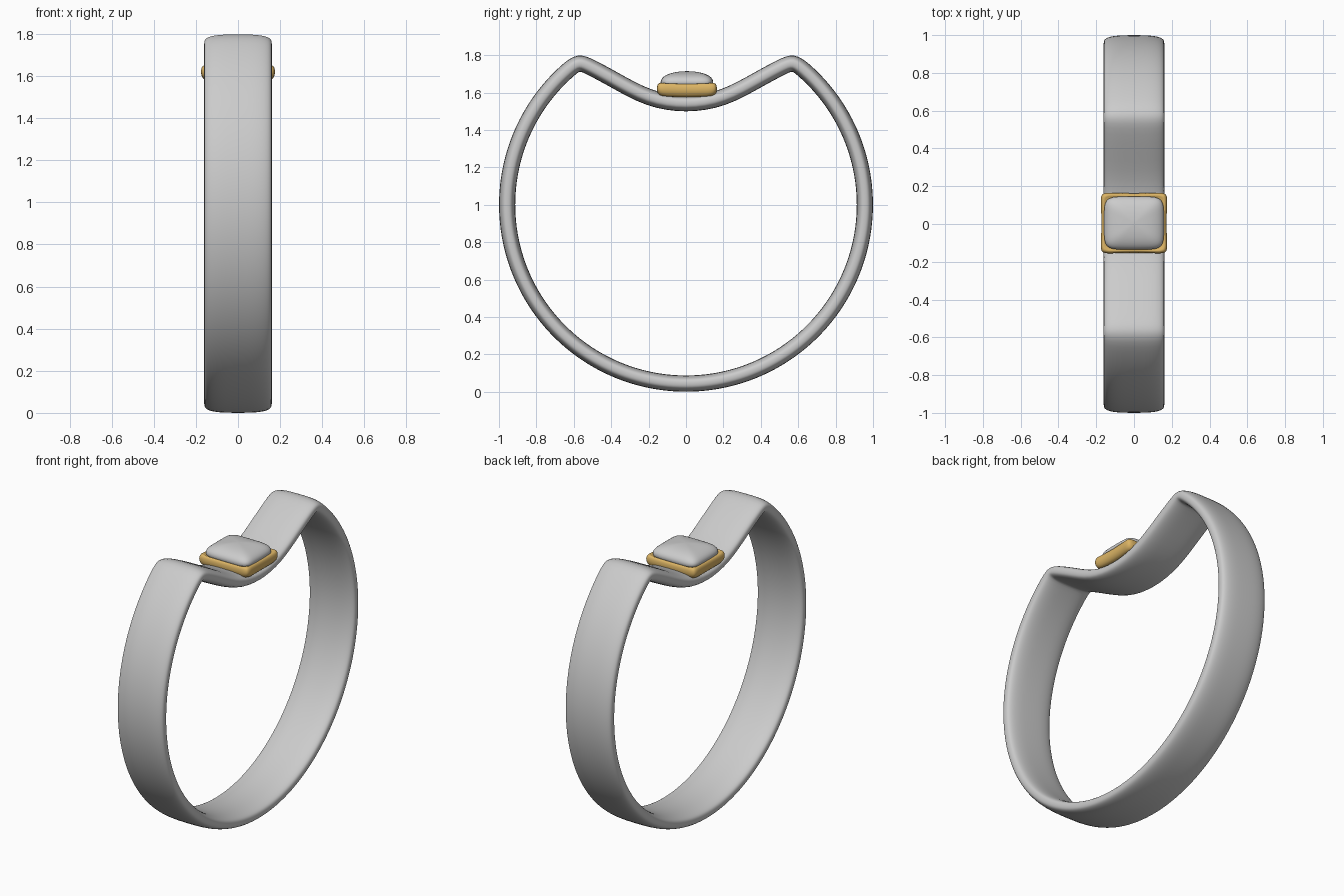
import bpy, bmesh, math
from mathutils import Vector

if "Cube" in bpy.data.objects:
    bpy.data.objects.remove(bpy.data.objects["Cube"])


def spow(v, p):
    return math.copysign(abs(v) ** p, v)


def superellipse(a, b, n, count):
    pts = []
    for i in range(count):
        t = 2 * math.pi * i / count
        pts.append((a * spow(math.cos(t), 2 / n), b * spow(math.sin(t), 2 / n)))
    return pts


def loft(name, rings, loop=False, levels=1):
    bm = bmesh.new()
    rows = [[bm.verts.new(p) for p in r] for r in rings]
    n = len(rows[0])
    pairs = list(zip(rows, rows[1:]))
    if loop:
        pairs.append((rows[-1], rows[0]))
    else:
        bm.faces.new(rows[0][::-1])
        bm.faces.new(rows[-1])
    for a, b in pairs:
        for i in range(n):
            j = (i + 1) % n
            bm.faces.new((a[i], a[j], b[j], b[i]))
    bmesh.ops.recalc_face_normals(bm, faces=bm.faces[:])
    for f in bm.faces:
        f.smooth = True
    me = bpy.data.meshes.new(name)
    bm.to_mesh(me)
    bm.free()
    ob = bpy.data.objects.new(name, me)
    bpy.context.collection.objects.link(ob)
    if levels:
        mod = ob.modifiers.new("smooth", "SUBSURF")
        mod.levels = mod.render_levels = levels
    return ob


# Band path (y, z): dipped top with a peak at each end, then round the circle
half_dip = [(0.572, 1.757), (0.545, 1.752), (0.50, 1.731), (0.4, 1.677),
            (0.3, 1.62), (0.2, 1.573), (0.1, 1.548)]
path = [Vector(p) for p in half_dip] + [Vector((0, 1.54))]
path += [Vector((-y, z)) for y, z in reversed(half_dip)]
R = 0.957
start, end = math.radians(129), math.radians(411)
N = 72
for i in range(N + 1):
    a = start + (end - start) * i / N
    path.append(Vector((R * math.cos(a), 1 + R * math.sin(a))))

# Sweep a soft rectangular section along it, mitred at the peaks
section = superellipse(0.161, 0.0435, 3, 32)
rings = []
for i, p in enumerate(path):
    d0 = (p - path[i - 1]).normalized()
    d1 = (path[(i + 1) % len(path)] - p).normalized()
    t = (d0 + d1).normalized()
    nrm = Vector((t.y, -t.x)) / max(0.6, t.dot(d0))
    rings.append([(x, p.x + nrm.x * s, p.y + nrm.y * s) for x, s in section])
loft("ring_band", rings, loop=True)


def stack(name, levels, hx, hy, cy, n, pinch=0.0, count=48):
    rings = []
    for s, z in levels:
        ring = []
        for x, y in superellipse(hx * s, hy * s, n, count):
            # sides bow inward and corners lift a little
            u, v = x / (hx * s), y / (hy * s)
            c = min(abs(u), abs(v))
            k = 1 - pinch * (1 - c * c)
            ring.append((x * k, cy + y * k, z + pinch * 0.12 * c * c))
        rings.append(ring)
    return loft(name, rings)


# Gold square setting with bowed sides
setting = stack("gold_setting",
                [(0.3, 1.572), (0.84, 1.572), (0.93, 1.58), (0.99, 1.6), (1.0, 1.618),
                 (0.98, 1.638), (0.93, 1.646), (0.88, 1.645), (0.82, 1.635), (0.3, 1.635)],
                0.183, 0.167, 0.005, 9, 0.06)
gold = bpy.data.materials.new("gold")
gold.diffuse_color = (0.72, 0.46, 0.13, 1)
gold.use_nodes = True
gold.node_tree.nodes["Principled BSDF"].inputs["Base Color"].default_value = gold.diffuse_color
setting.data.materials.append(gold)

# Cushion-shaped domed stone
stack("stone",
      [(0.4, 1.625), (0.9, 1.625), (0.97, 1.64), (1.0, 1.655), (0.97, 1.671),
       (0.88, 1.686), (0.7, 1.7), (0.45, 1.709), (0.2, 1.713), (0.03, 1.714)],
      0.16, 0.142, 0.005, 5.5)
